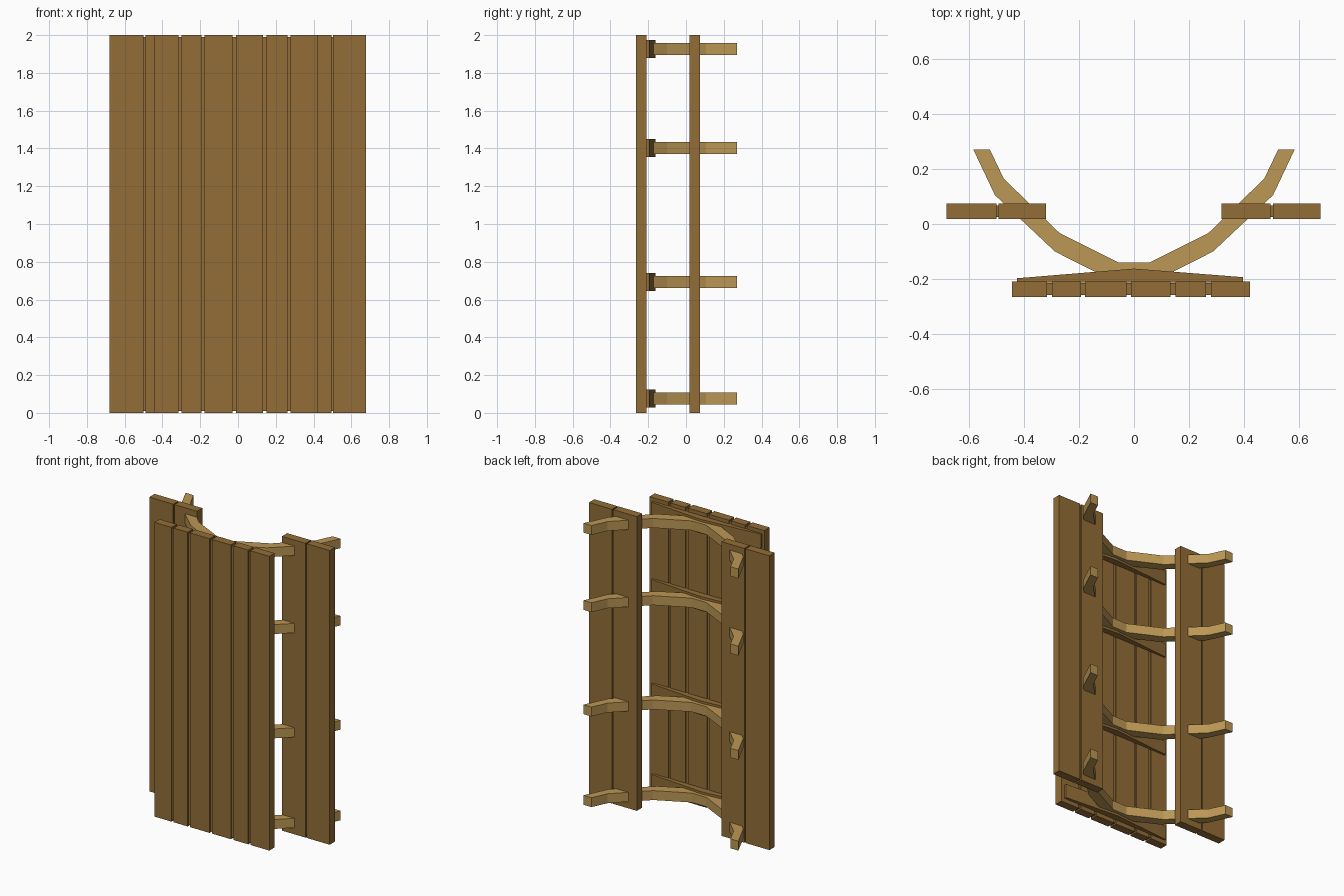
import bpy

cube = bpy.data.objects.get("Cube")
if cube:
    bpy.data.objects.remove(cube)


def material(name, color):
    m = bpy.data.materials.new(name)
    m.use_nodes = True
    m.diffuse_color = color
    m.node_tree.nodes["Principled BSDF"].inputs["Base Color"].default_value = color
    return m


dark_wood = material("dark wood", (0.29, 0.155, 0.038, 1))
light_wood = material("light wood", (0.50, 0.31, 0.09, 1))


def prism(name, outline, z0, z1, mat):
    """Extrude a counter-clockwise plan outline from z0 to z1."""
    n = len(outline)
    verts = [(x, y, z) for z in (z0, z1) for x, y in outline]
    faces = [tuple(reversed(range(n))), tuple(range(n, 2 * n))]
    faces += [(i, (i + 1) % n, n + (i + 1) % n, n + i) for i in range(n)]
    mesh = bpy.data.meshes.new(name)
    mesh.from_pydata(verts, [], faces)
    mesh.materials.append(mat)
    obj = bpy.data.objects.new(name, mesh)
    bpy.context.collection.objects.link(obj)
    return obj


def box(name, x0, x1, y0, y1, z0, z1, mat):
    return prism(name, [(x0, y0), (x1, y0), (x1, y1), (x0, y1)], z0, z1, mat)


# Front planks
front = [(-0.443, -0.315), (-0.298, -0.193), (-0.177, -0.028),
         (-0.011, 0.132), (0.15, 0.262), (0.279, 0.421)]
for a, b in front:
    box("front_plank", a, b, -0.265, -0.208, 0, 2, dark_wood)

# Side planks
sides = [(-0.68, -0.5), (-0.491, -0.32), (0.317, 0.495), (0.504, 0.677)]
for a, b in sides:
    box("side_plank", a, b, 0.018, 0.075, 0, 2, dark_wood)

# Recessed strips closing the gaps between neighbouring planks
for row, y0, y1 in ((front, -0.257, -0.215), (sides[:2], 0.026, 0.067), (sides[2:], 0.026, 0.067)):
    for (_, a), (b, _) in zip(row, row[1:]):
        box("gap_strip", a, b, y0, y1, 0.01, 1.99, dark_wood)

# Curved ribs and the battens behind the front planks
outer = [(0.08, -0.205), (0.287, -0.1), (0.505, 0.105), (0.583, 0.27)]
inner = [(0.523, 0.27), (0.473, 0.165), (0.27, -0.033), (0.055, -0.14)]
half = outer + inner
rib = half + [(-x, y) for x, y in reversed(half)]
batten = [(-0.425, -0.213), (0.395, -0.213), (0.395, -0.193), (0, -0.162), (-0.425, -0.197)]
for z in (0.077, 0.693, 1.402, 1.927):
    prism("curved_rib", rib, z - 0.032, z + 0.032, light_wood)
    prism("batten", batten, z - 0.048, z + 0.048, dark_wood)
